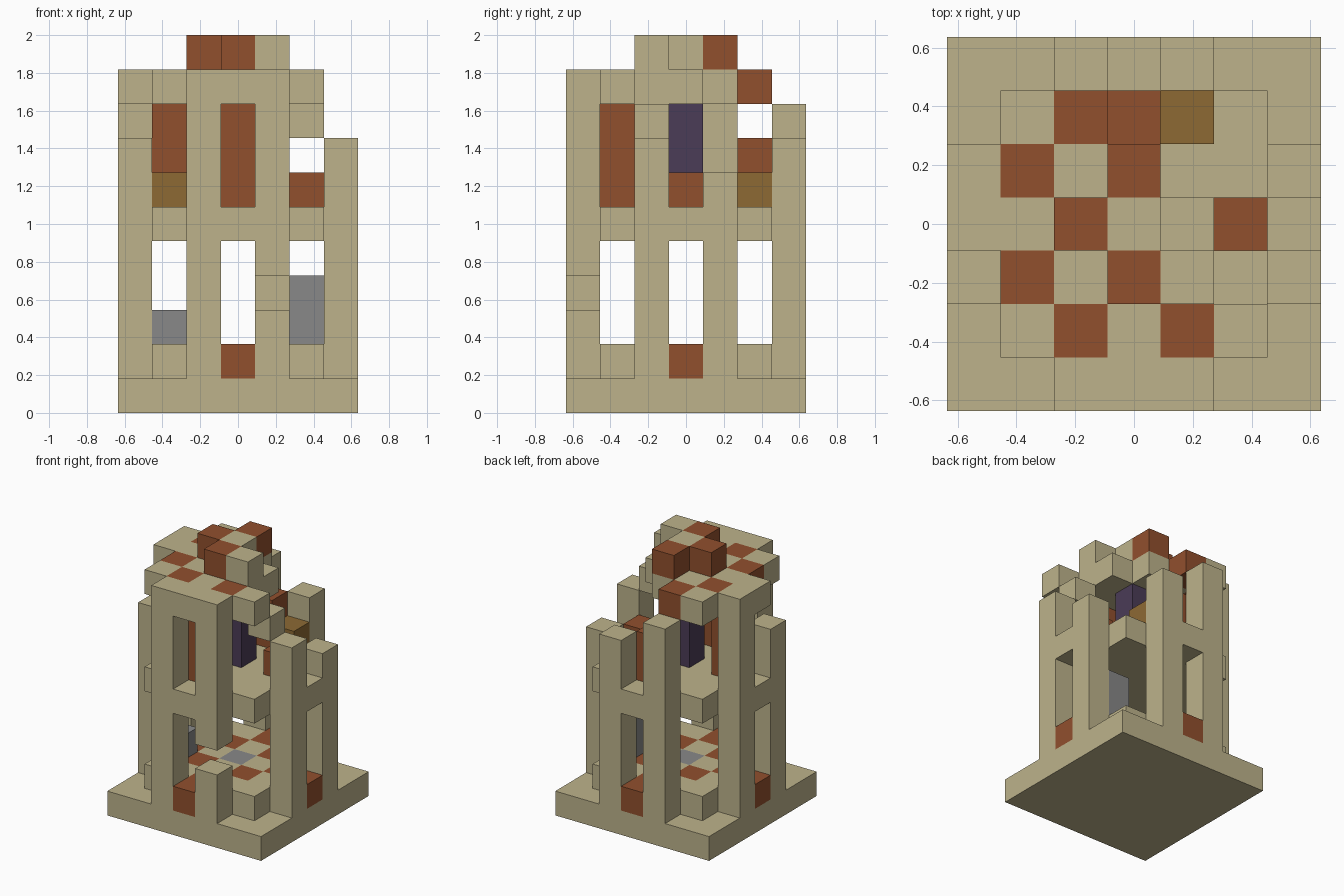
import bpy, bmesh
from mathutils import Vector

cube = bpy.data.objects.get("Cube")
if cube:
    bpy.data.objects.remove(cube, do_unlink=True)

U = 2 / 11           # edge of one block
HALF = 3.5           # half the plan width in blocks

COLOURS = {
    "sandstone": (0.51, 0.45, 0.26),
    "terracotta": (0.285, 0.08, 0.027),
    "ochre": (0.266, 0.144, 0.034),
    "grey_stone": (0.246, 0.246, 0.246),
    "dark_purple": (0.07, 0.045, 0.095),
}
SLOT = {name: n for n, name in enumerate(COLOURS)}
MATERIALS = []
for name, rgb in COLOURS.items():
    mat = bpy.data.materials.new(name)
    mat.use_nodes = True
    mat.diffuse_color = (*rgb, 1)
    mat.node_tree.nodes["Principled BSDF"].inputs["Base Color"].default_value = (*rgb, 1)
    MATERIALS.append(mat)

cells = {}           # block position -> (part, colour)


def fill(part, xs, ys, zs, colour="sandstone"):
    """Fill inclusive ranges of blocks; a single number means one layer."""
    span = lambda r: range(r[0], r[1] + 1) if isinstance(r, tuple) else (r,)
    for x in span(xs):
        for y in span(ys):
            for z in span(zs):
                cells[x, y, z] = (part, colour)


def clear(x, y, z):
    cells.pop((x, y, z), None)


def paint(places, z, colour):
    for x, y in places:
        cells[x, y, z] = (cells[x, y, z][0], colour)


SIDES = {"front": (3, 0), "back": (3, 6), "right": (0, 3), "left": (6, 3)}

# Base slab and the two inner floors
fill("base_slab", (0, 6), (0, 6), 0)
fill("ground_floor", (1, 5), (1, 5), 1)
fill("upper_floor", (1, 5), (1, 5), 5)
paint([(2, 2), (4, 2), (2, 4), (4, 4), (3, 1), (1, 3), (5, 3), (3, 5)], 1, "terracotta")
paint([(3, 3)], 1, "grey_stone")

# Door sills and cross bars in the middle of each side
for side, (x, y) in SIDES.items():
    fill(side + "_sill", x, y, 1, "terracotta")
    fill(side + "_cross_bar", x, y, 5)

# Ruined columns, each with its own surviving top layer
COLUMNS = {
    "front_right_column": (2, 0, 9), "front_left_column": (4, 0, 9),
    "back_right_column": (2, 6, 8), "back_left_column": (4, 6, 7),
    "right_front_column": (0, 2, 7), "right_back_column": (0, 4, 9),
    "left_front_column": (6, 2, 7), "left_back_column": (6, 4, 6),
}
for part, (x, y, top) in COLUMNS.items():
    fill(part, x, y, (1, top))
clear(4, 0, 3)

# Surviving lintels
fill("front_lintel", 3, 0, 9)
fill("right_lintel", 0, 3, 9)

# Panels behind the upper windows
fill("front_panel", 3, 1, (6, 8), "terracotta")
fill("right_panel", 1, 3, (6, 8), "terracotta")
fill("back_panel", 3, 5, (6, 7), "terracotta")
fill("left_panel", 5, 3, 6, "terracotta")

# Furnishings inside
fill("central_pillar", 3, 3, (6, 8), "dark_purple")
fill("left_chest", 4, 5, 6, "ochre")
fill("right_chest", 1, 2, 6, "ochre")
fill("tall_grey_block", 5, 4, (2, 3), "grey_stone")
fill("low_grey_block", 1, 2, 2, "grey_stone")

# Roof slab with its collapsed corner
fill("roof", (1, 5), (1, 5), 9)
for x, y in [(3, 5), (4, 5), (5, 5), (4, 4), (5, 4), (5, 3), (5, 2)]:
    clear(x, y, 9)
paint([(2, 1), (4, 1), (1, 2), (1, 4), (2, 5)], 9, "terracotta")
fill("slipped_roof_block", 5, 2, 8)

# Broken crown on the roof
fill("crown", 3, 3, 10)
fill("crown", 4, 2, 10)
for x, y in [(3, 2), (2, 3), (3, 4)]:
    fill("crown", x, y, 10, "terracotta")

# Turn every part into a mesh of its exposed block faces
AXES = [Vector(v) for v in ((1, 0, 0), (0, 1, 0), (0, 0, 1))]
for part in dict.fromkeys(p for p, c in cells.values()):
    bm = bmesh.new()
    for pos, (owner, colour) in cells.items():
        if owner != part:
            continue
        centre = Vector(pos) + Vector((0.5 - HALF, 0.5 - HALF, 0.5))
        for n in range(3):
            for sign in (1, -1):
                normal = AXES[n] * sign
                if tuple(int(a + b) for a, b in zip(pos, normal)) in cells:
                    continue
                u, v = AXES[(n + 1) % 3], AXES[(n + 2) % 3] * sign
                mid = centre + normal / 2
                corners = (-u - v, u - v, u + v, v - u)
                face = bm.faces.new([bm.verts.new((mid + c / 2) * U) for c in corners])
                face.material_index = SLOT[colour]
    bmesh.ops.remove_doubles(bm, verts=bm.verts, dist=U / 100)
    mesh = bpy.data.meshes.new(part)
    for mat in MATERIALS:
        mesh.materials.append(mat)
    bm.to_mesh(mesh)
    bm.free()
    bpy.context.collection.objects.link(bpy.data.objects.new(part, mesh))
